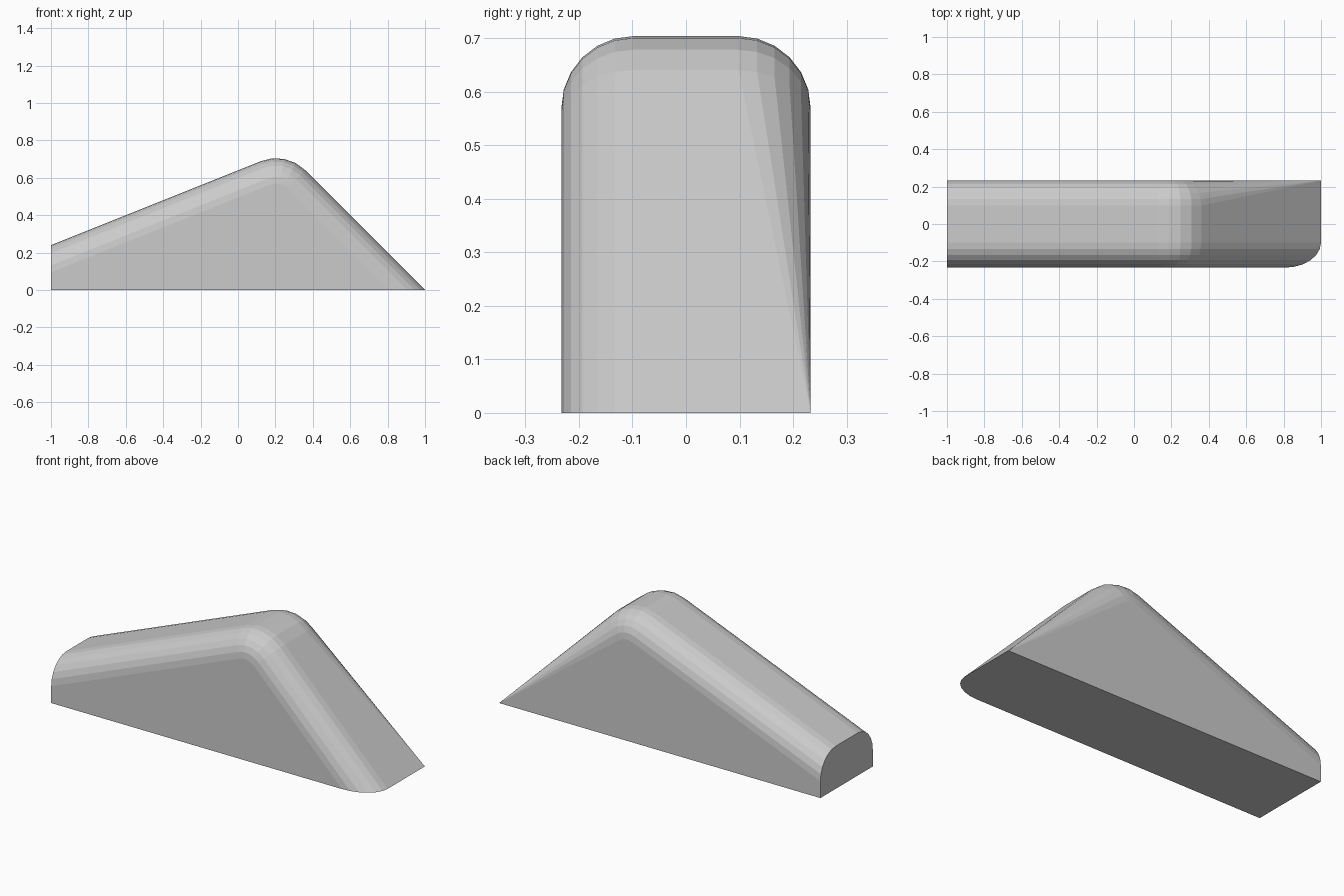
import bpy, bmesh
from math import sin, cos, tan, radians, sqrt, atan, pi

if "Cube" in bpy.data.objects:
    bpy.data.objects.remove(bpy.data.objects["Cube"])

W, R = 0.233, 0.135              # half width, edge rounding radius
A = atan(0.4)                    # slope of the long ramp
CX, CZ, RP = 0.204, 0.485, 0.22  # peak arc centre and radius
ARC, SEG = 4, 6


def outline(y, d, taper):
    """Ramp, peak arc and steep slope, inset by d; taper runs to the toe corner."""
    pts = [(-1, y, 0.24 - d / cos(A))]
    for i in range(ARC + 1):
        a = (pi / 2 + A) + (pi / 4 - pi / 2 - A) * i / ARC
        pts.append((CX + (RP - d) * cos(a), y, CZ + (RP - d) * sin(a)))
    pts.append((1, W, 0) if taper else (1 - d * sqrt(2), y, 0))
    return pts


# Outlines swept across the width, front side to back side
rows = []
for side in (-1, 1):
    for j in range(SEG + 1):
        t = pi / 2 * (j if side < 0 else SEG - j) / SEG
        rows.append(outline(side * (W - R + R * cos(t)), R * (1 - sin(t)), side > 0))

bm = bmesh.new()
grid = [[bm.verts.new(p) for p in row] for row in rows]
corners = [bm.verts.new((-1, s * W, 0)) for s in (-1, 1)]


def face(verts):
    bm.faces.new(list(dict.fromkeys(verts)))


# Share the single toe corner on the back side
for row in grid[SEG + 1:-1]:
    bm.verts.remove(row[-1])
    row[-1] = grid[-1][-1]

# Rounded top skin
for a, b in zip(grid, grid[1:]):
    for i in range(len(a) - 1):
        face([a[i], a[i + 1], b[i + 1], b[i]])

# Side walls, blunt end and base
face([corners[0]] + grid[0])
face([corners[1]] + grid[-1])
face([corners[0]] + [r[0] for r in grid] + [corners[1]])
face([corners[0]] + [r[-1] for r in grid] + [corners[1]])

bmesh.ops.recalc_face_normals(bm, faces=bm.faces)
mesh = bpy.data.meshes.new("rounded_wedge")
bm.to_mesh(mesh)
bm.free()
bpy.context.collection.objects.link(bpy.data.objects.new("rounded_wedge", mesh))
